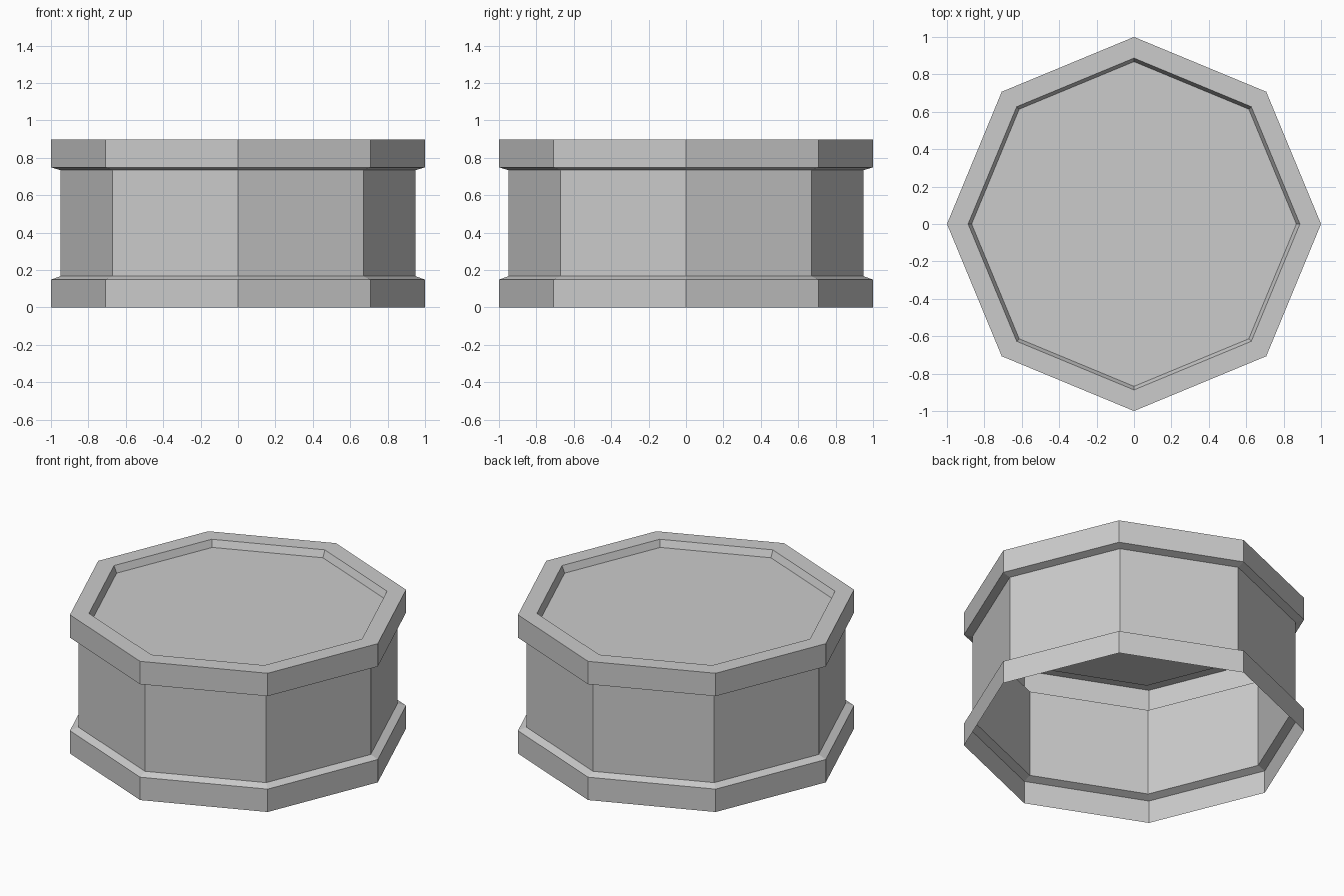
import bpy
import bmesh
from math import cos, sin, pi

cube = bpy.data.objects.get("Cube")
if cube:
    bpy.data.objects.remove(cube, do_unlink=True)

SIDES = 8

# Single plain grey for the whole drum
grey = bpy.data.materials.new("plain_grey")
grey.use_nodes = True
colour = (0.6, 0.6, 0.6, 1)
grey.diffuse_color = colour
grey.node_tree.nodes["Principled BSDF"].inputs["Base Color"].default_value = colour

# Radius and height, from the open bottom edge up to the recessed lid
profile = [
    (1.0, 0.0), (1.0, 0.148),       # base band
    (0.95, 0.167), (0.95, 0.734),   # wall
    (1.0, 0.749), (1.0, 0.897),     # top band
    (0.887, 0.897), (0.868, 0.853), # rim and recess
]


def ring(bm, radius, z):
    return [bm.verts.new((radius * cos(2 * pi * i / SIDES),
                          radius * sin(2 * pi * i / SIDES), z))
            for i in range(SIDES)]


# Thin octagonal shell, open underneath
bm = bmesh.new()
rings = [ring(bm, r, z) for r, z in profile]
for low, high in zip(rings, rings[1:]):
    for i in range(SIDES):
        j = (i + 1) % SIDES
        bm.faces.new((low[i], low[j], high[j], high[i]))

# Sunken lid panel
bm.faces.new(rings[-1])

mesh = bpy.data.meshes.new("octagonal_drum")
bm.to_mesh(mesh)
bm.free()
mesh.materials.append(grey)
drum = bpy.data.objects.new("octagonal_drum", mesh)
bpy.context.collection.objects.link(drum)
